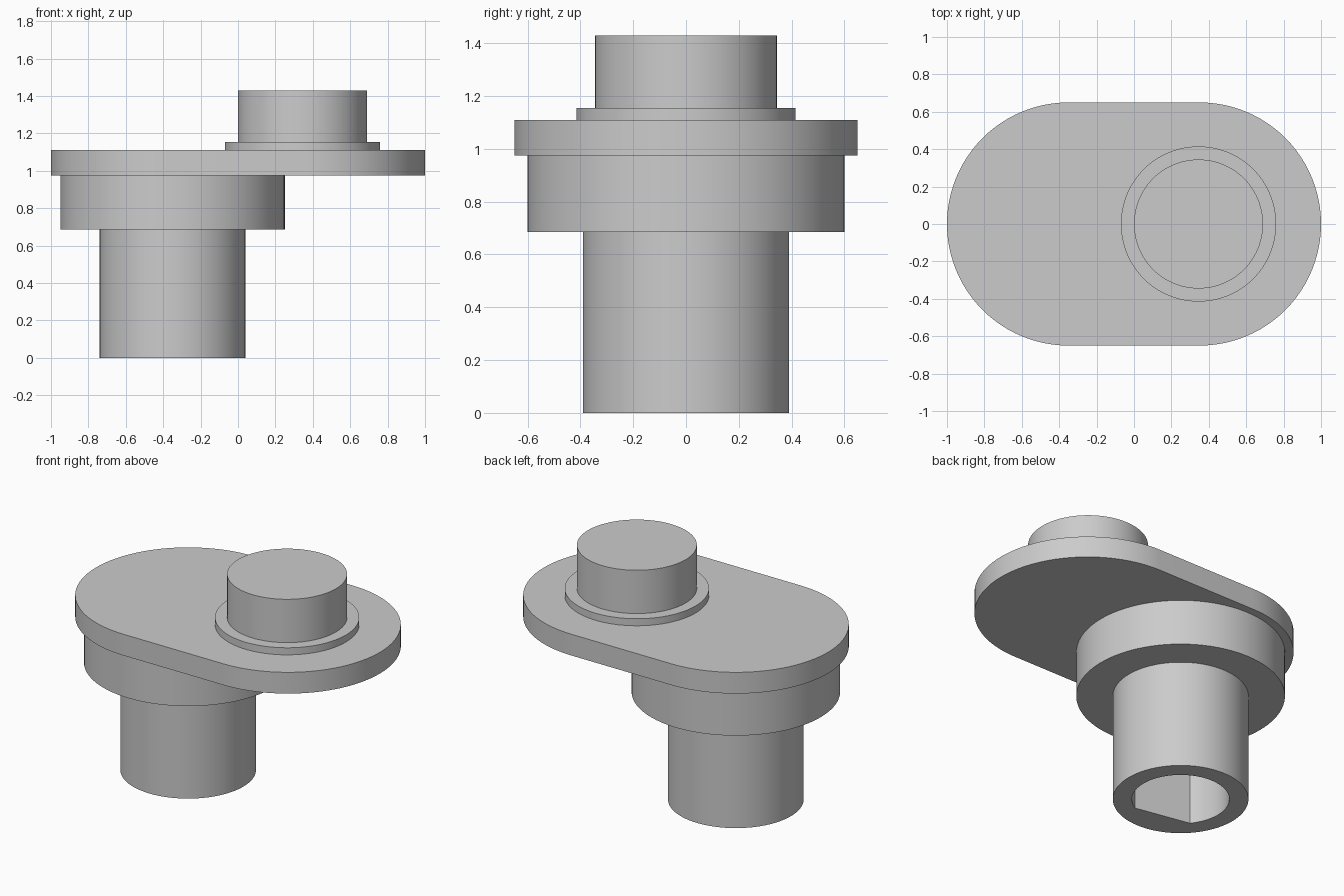
import bpy, bmesh
from math import pi, cos, sin, acos, radians

cube = bpy.data.objects.get("Cube")
if cube:
    bpy.data.objects.remove(cube, do_unlink=True)

grey = bpy.data.materials.new("plain grey")
grey.use_nodes = True
colour = (0.6, 0.6, 0.6, 1)
grey.diffuse_color = colour
grey.node_tree.nodes["Principled BSDF"].inputs["Base Color"].default_value = colour

SEGMENTS = 96
SHAFT_X, PIN_X = -0.35, 0.345


def arc(cx, radius, start, end, steps):
    """Points along an arc centred on (cx, 0), both ends included."""
    angles = [start + (end - start) * i / steps for i in range(steps + 1)]
    return [(cx + radius * cos(a), radius * sin(a)) for a in angles]


def circle(cx, radius):
    return arc(cx, radius, 0, 2 * pi, SEGMENTS)[:-1]


def prism(name, outline, bottom, top):
    """Extrude a flat outline straight up into a smooth-sided solid."""
    bm = bmesh.new()
    base = bm.faces.new([bm.verts.new((x, y, bottom)) for x, y in outline])
    result = bmesh.ops.extrude_face_region(bm, geom=[base], use_keep_orig=True)
    verts = [v for v in result["geom"] if isinstance(v, bmesh.types.BMVert)]
    bmesh.ops.translate(bm, verts=verts, vec=(0, 0, top - bottom))
    bmesh.ops.recalc_face_normals(bm, faces=bm.faces)
    mesh = bpy.data.meshes.new(name)
    bm.to_mesh(mesh)
    bm.free()
    mesh.materials.append(grey)
    obj = bpy.data.objects.new(name, mesh)
    bpy.context.collection.objects.link(obj)
    return obj


def activate(obj):
    bpy.ops.object.select_all(action="DESELECT")
    obj.select_set(True)
    bpy.context.view_layer.objects.active = obj


# Lower shaft and the wide shoulder above it
shaft = prism("shaft", circle(SHAFT_X, 0.39), 0, 0.685)
shoulder = prism("shoulder", circle(SHAFT_X, 0.6), 0.685, 0.975)

# Crank plate with two rounded ends
ends = (arc(0.35, 0.65, -pi / 2, pi / 2, SEGMENTS // 2)
        + arc(-0.35, 0.65, pi / 2, 3 * pi / 2, SEGMENTS // 2))
plate = prism("crank_plate", ends, 0.975, 1.11)

# Offset pin with its thin collar
collar = prism("pin_collar", circle(PIN_X, 0.415), 1.11, 1.155)
pin = prism("pin", circle(PIN_X, 0.345), 1.155, 1.43)

# D-shaped bore up through the shaft, its flat towards the front
bore_radius, flat_distance = 0.28, 0.215
half = acos(flat_distance / bore_radius)
facing = radians(-101)
bore = prism("bore_cutter",
             arc(SHAFT_X, bore_radius, facing + half, facing + 2 * pi - half, SEGMENTS),
             -0.1, 0.8)
bore.hide_render = True
cut = shaft.modifiers.new("bore", "BOOLEAN")
cut.operation = "DIFFERENCE"
cut.solver = "EXACT"
cut.object = bore
activate(shaft)
bpy.ops.object.modifier_apply(modifier=cut.name)
bpy.data.objects.remove(bore, do_unlink=True)

# Smooth round walls, crisp rims
for part in (shaft, shoulder, plate, collar, pin):
    activate(part)
    bpy.ops.object.shade_smooth_by_angle(angle=radians(30))
